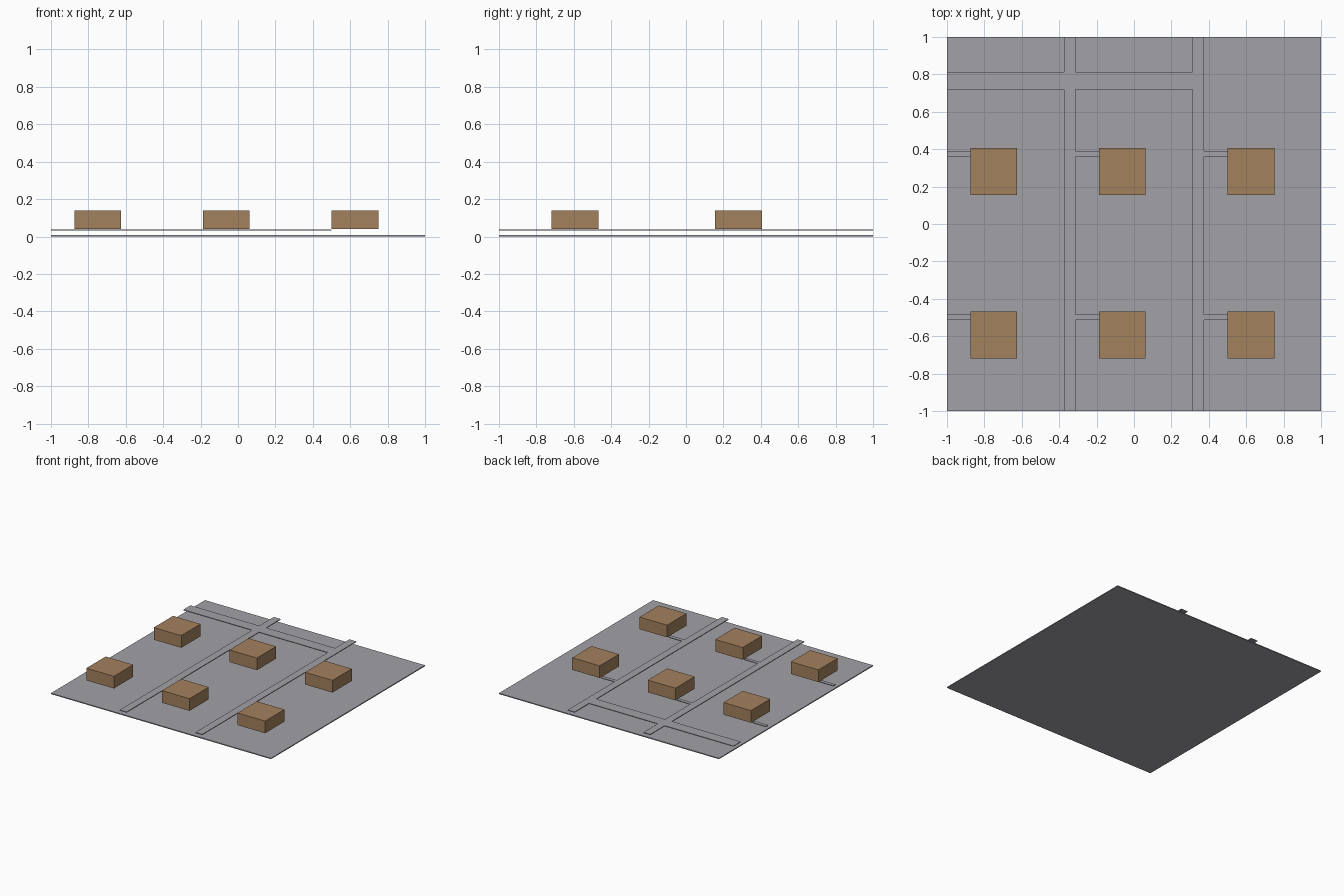
import bpy
import bmesh

default = bpy.data.objects.get("Cube")
if default:
    bpy.data.objects.remove(default, do_unlink=True)


def make_material(name, rgb):
    mat = bpy.data.materials.new(name)
    mat.use_nodes = True
    color = (*rgb, 1.0)
    mat.diffuse_color = color
    mat.node_tree.nodes["Principled BSDF"].inputs["Base Color"].default_value = color
    return mat


def add_object(name, bm, mat):
    bmesh.ops.recalc_face_normals(bm, faces=bm.faces)
    mesh = bpy.data.meshes.new(name)
    bm.to_mesh(mesh)
    bm.free()
    mesh.materials.append(mat)
    obj = bpy.data.objects.new(name, mesh)
    bpy.context.collection.objects.link(obj)
    return obj


def add_box(name, x, y, z0, z1, width, depth, mat):
    bm = bmesh.new()
    bmesh.ops.create_cube(bm, size=1)
    bmesh.ops.scale(bm, vec=(width, depth, z1 - z0), verts=bm.verts)
    bmesh.ops.translate(bm, vec=(x, y, (z0 + z1) / 2), verts=bm.verts)
    return add_object(name, bm, mat)


def add_plan(name, rects, z0, z1, mat):
    """Merge overlapping rectangles (x0, x1, y0, y1) into one flat slab."""
    xs = sorted({v for r in rects for v in r[:2]})
    ys = sorted({v for r in rects for v in r[2:]})
    bm = bmesh.new()
    for xa, xb in zip(xs, xs[1:]):
        for ya, yb in zip(ys, ys[1:]):
            cx, cy = (xa + xb) / 2, (ya + yb) / 2
            if any(r[0] < cx < r[1] and r[2] < cy < r[3] for r in rects):
                corners = ((xa, ya), (xb, ya), (xb, yb), (xa, yb))
                bm.faces.new([bm.verts.new((x, y, z0)) for x, y in corners])
    bmesh.ops.remove_doubles(bm, verts=bm.verts, dist=0.0001)
    top = bmesh.ops.extrude_face_region(bm, geom=bm.faces[:], use_keep_orig=True)
    moved = [g for g in top["geom"] if isinstance(g, bmesh.types.BMVert)]
    bmesh.ops.translate(bm, vec=(0, 0, z1 - z0), verts=moved)
    return add_object(name, bm, mat)


grey = make_material("pavement grey", (0.36, 0.355, 0.39))
brown = make_material("building brown", (0.37, 0.22, 0.11))

# Base plate
add_box("ground", 0, 0, 0, 0.008, 2, 2, grey)

# Street layout
street_left_edges = (-0.375, 0.3125)
street_width = 0.0625
house_columns = (-0.75, -0.0625, 0.625)
house_rows = (-0.594, 0.281)
house_size = 0.25

streets = [(x, x + street_width, -1, 1) for x in street_left_edges]
streets.append((-1, street_left_edges[1], 0.719, 0.8125))

# Driveways run from each street to the house beside it
drive_starts = [-1] + [x + street_width for x in street_left_edges]
for start, column in zip(drive_starts, house_columns):
    for row in house_rows:
        streets.append((start, column - house_size / 2, row + 0.08, row + 0.11))
add_plan("roads", streets, 0.031, 0.037, grey)

# Buildings
for i, column in enumerate(house_columns):
    for j, row in enumerate(house_rows):
        add_box(f"building_{i + 1}_{j + 1}", column, row, 0.039, 0.139,
                house_size, house_size, brown)
